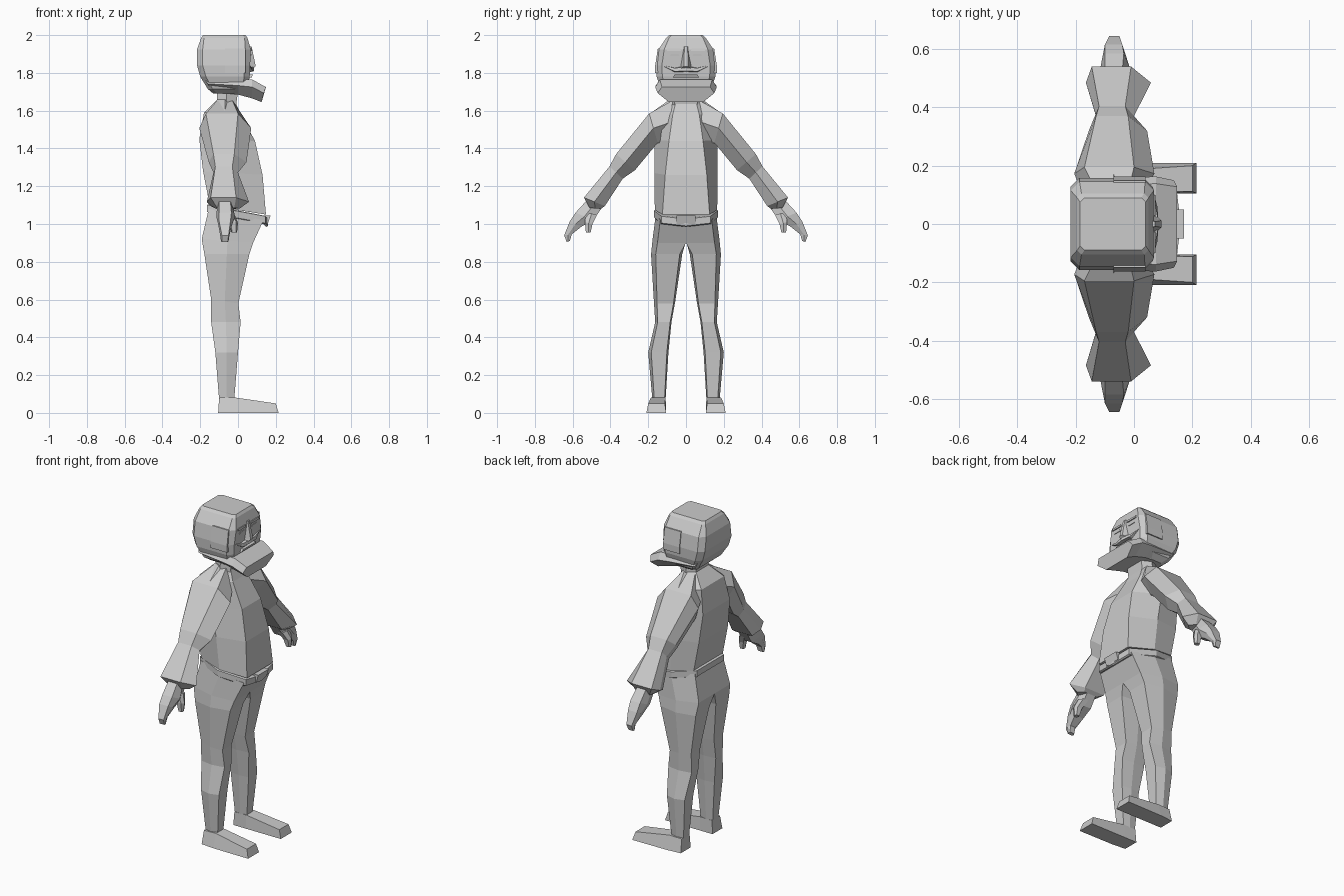
import bpy, bmesh

grey = bpy.data.materials.new("plain grey")
grey.diffuse_color = (0.6, 0.6, 0.6, 1)


def loft(name, rings, mirror=False):
    """Skin equal-length rings of points and close both ends."""
    bm = bmesh.new()
    rows = [[bm.verts.new(p) for p in r] for r in rings]
    n = len(rows[0])
    for a, b in zip(rows, rows[1:]):
        for i in range(n):
            j = (i + 1) % n
            bm.faces.new((a[i], a[j], b[j], b[i]))
    bm.faces.new(rows[0])
    bm.faces.new(rows[-1])
    bmesh.ops.remove_doubles(bm, verts=bm.verts, dist=1e-5)
    bmesh.ops.recalc_face_normals(bm, faces=bm.faces)
    me = bpy.data.meshes.new(name)
    bm.to_mesh(me)
    bm.free()
    me.materials.append(grey)
    ob = bpy.data.objects.new(name, me)
    bpy.context.collection.objects.link(ob)
    if mirror:
        m = ob.modifiers.new("mirror", 'MIRROR')
        m.use_axis = (False, True, False)
        m.use_mirror_merge = False
    return ob


def hexa(zb, zf, xb, xm, xf, bw, hw, fw):
    """Six-sided body section, with its own back and front height."""
    zm = (zb + zf) / 2
    return [(xb, -bw, zb), (xm, -hw, zm), (xf, -fw, zf),
            (xf, fw, zf), (xm, hw, zm), (xb, bw, zb)]


def slab(x0, x1, y0, y1, z):
    return [(x0, y0, z), (x1, y0, z), (x1, y1, z), (x0, y1, z)]


# torso in a loose shirt
loft("shirt", [hexa(*r) for r in (
    (1.66, 1.66, -.11, -.07, -.02, .06, .085, .05),
    (1.59, 1.58, -.18, -.07, .015, .11, .19, .07),
    (1.45, 1.44, -.205, -.06, .09, .13, .165, .09),
    (1.28, 1.26, -.185, -.03, .13, .14, .168, .11),
    (1.10, 1.05, -.15, -.01, .148, .14, .165, .125))])

# neck
loft("neck", [hexa(*r) for r in (
    (1.63, 1.63, -.11, -.06, -.01, .06, .09, .06),
    (1.72, 1.70, -.11, -.06, .0, .06, .08, .06))])


# belt dips to a shallow point at the front
def belt_ring(dz, g):
    return [(-.155 - g, -.13, 1.105 + dz), (-.02, -.16 - g, 1.075 + dz),
            (.135 + g, -.13, 1.045 + dz), (.15 + g, 0, 1.03 + dz),
            (.135 + g, .13, 1.045 + dz), (-.02, .16 + g, 1.075 + dz),
            (-.155 - g, .13, 1.105 + dz)]


loft("belt", [belt_ring(0, .0), belt_ring(-.004, .01), belt_ring(-.04, .01), belt_ring(-.045, 0)])
loft("buckle", [slab(.13, .158, -.05, .05, 1.0), slab(.13, .172, -.05, .05, 1.045)])


# legs: height back/front, x back/front, y inner/outer
def leg_ring(zb, zf, xb, xf, yi, yo):
    w, xm, zm = yo - yi, (xb + xf) / 2, (zb + zf) / 2
    a, b = yi + .08 * w, yo - .15 * w
    if yi == 0:
        a = 0
    return [(xb, a, zb), (xm, yi, zm), (xf, a, zf),
            (xf, b, zf), (xm, yo, zm), (xb, b, zb)]


loft("trouser_leg", [leg_ring(*r) for r in (
    (1.08, 1.02, -.155, .135, 0, .16),
    (.92, .90, -.192, .08, 0, .178),
    (.84, .84, -.178, .06, .02, .185),
    (.60, .58, -.142, .002, .057, .170),
    (.48, .48, -.142, .014, .077, .163),
    (.32, .32, -.12, .0, .093, .20),
    (.07, .07, -.10, -.02, .108, .178))], mirror=True)

# shoes
loft("shoe", [
    [(-.105, .105, 0), (-.105, .20, 0), (-.10, .185, .08), (-.10, .108, .08)],
    [(-.02, .105, 0), (-.02, .208, 0), (-.02, .185, .082), (-.02, .108, .082)],
    [(.215, .105, 0), (.215, .21, 0), (.2, .20, .05), (.2, .112, .05)]], mirror=True)


# arms: outer and inner edge (y, z), x of back, outer back, outer front, front
def arm_ring(o, i, xb, ob, of, xf):
    m = ((o[0] + i[0]) / 2, (o[1] + i[1]) / 2)
    return [(ob, *o), (of, *o), (xf, *m), (of, *i), (ob, *i), (xb, *m)]


loft("sleeve", [arm_ring(*r) for r in (
    ((.07, 1.655), (.10, 1.42), -.17, -.11, -.03, .02),
    ((.195, 1.585), (.15, 1.43), -.205, -.17, .0, .07),
    ((.37, 1.37), (.27, 1.285), -.155, -.13, -.02, .045),
    ((.405, 1.305), (.335, 1.24), -.13, -.12, -.03, .0),
    ((.54, 1.14), (.43, 1.095), -.165, -.145, -.01, .058),
    ((.51, 1.085), (.45, 1.08), -.12, -.11, -.02, .01))], mirror=True)

# hands with curled fingers and thumb
loft("hand", [arm_ring(*r) for r in (
    ((.53, 1.12), (.45, 1.08), -.11, -.10, -.04, -.03),
    ((.585, 1.06), (.49, 1.02), -.115, -.10, -.035, -.015),
    ((.615, 1.015), (.555, .985), -.105, -.10, -.04, -.03),
    ((.645, .94), (.605, .945), -.095, -.085, -.05, -.045),
    ((.632, .905), (.615, .91), -.09, -.085, -.055, -.05))], mirror=True)
loft("thumb", [arm_ring(*r) for r in (
    ((.53, 1.06), (.47, 1.05), -.07, -.065, -.03, -.02),
    ((.535, 1.01), (.495, 1.0), -.045, -.04, -.01, .0),
    ((.53, .955), (.505, .955), -.035, -.03, -.01, -.005))], mirror=True)


# skull: chamfered sections from jaw line to crown
def skull_ring(z, xb, xf, w, c):
    return [(xb, -w + c, z), (xb + c, -w, z), (xf - c, -w, z), (xf, -w + c, z),
            (xf, w - c, z), (xf - c, w, z), (xb + c, w, z), (xb, w - c, z)]


loft("head", [skull_ring(*r) for r in (
    (1.69, -.13, .03, .10, .02),
    (1.715, -.16, .05, .135, .025),
    (1.78, -.20, .062, .155, .03),
    (1.84, -.217, .064, .158, .03),
    (1.925, -.217, .068, .145, .03),
    (1.985, -.195, .05, .105, .015),
    (2.0, -.185, .04, .09, .015))])

# jutting jaw, swept from the cheeks to the chin
def jaw_ring(x, xt, z0, z1, w0, w1):
    zm = z0 + .6 * (z1 - z0)
    return [(x, -w0, z0), ((x + xt) / 2, -w1, zm), (xt, -w1 * .85, z1),
            (xt, w1 * .85, z1), ((x + xt) / 2, w1, zm), (x, w0, z0)]


loft("jaw", [jaw_ring(*r) for r in (
    (-.14, -.18, 1.70, 1.77, .09, .15),
    (.0, .0, 1.685, 1.765, .10, .16),
    (.075, .075, 1.665, 1.765, .10, .163),
    (.125, .148, 1.645, 1.725, .09, .15))])

# side hair patches ending just ahead of the ears
loft("side_panel", [slab(-.07, .04, .14, .163, 1.80), slab(-.07, .04, .14, .163, 1.84),
                    slab(-.07, .04, .13, .149, 1.93)], mirror=True)

# nose, moustache, lower lip, brows and eyes
loft("nose", [slab(.05, .07, -.035, .035, 1.815),
              [(.05, -.035, 1.835), (.094, -.012, 1.835), (.094, .012, 1.835), (.05, .035, 1.835)],
              [(.05, -.015, 1.94), (.072, -.008, 1.94), (.072, .008, 1.94), (.05, .015, 1.94)]])
loft("moustache", [
    [(.055, 0, 1.805), (.085, 0, 1.81), (.085, 0, 1.832), (.055, 0, 1.84)],
    [(.055, .06, 1.803), (.08, .06, 1.808), (.075, .06, 1.825), (.055, .06, 1.828)],
    [(.05, .115, 1.832), (.066, .115, 1.834), (.066, .115, 1.838), (.05, .115, 1.84)]], mirror=True)
loft("lower_lip", [slab(.05, .072, -.07, .07, 1.775), slab(.05, .08, -.06, .06, 1.792)])
loft("brow", [slab(.055, .074, .025, .10, 1.915), slab(.055, .072, .03, .10, 1.928)], mirror=True)
loft("eye", [slab(.06, .070, .035, .085, 1.89), slab(.06, .071, .04, .08, 1.90)], mirror=True)
